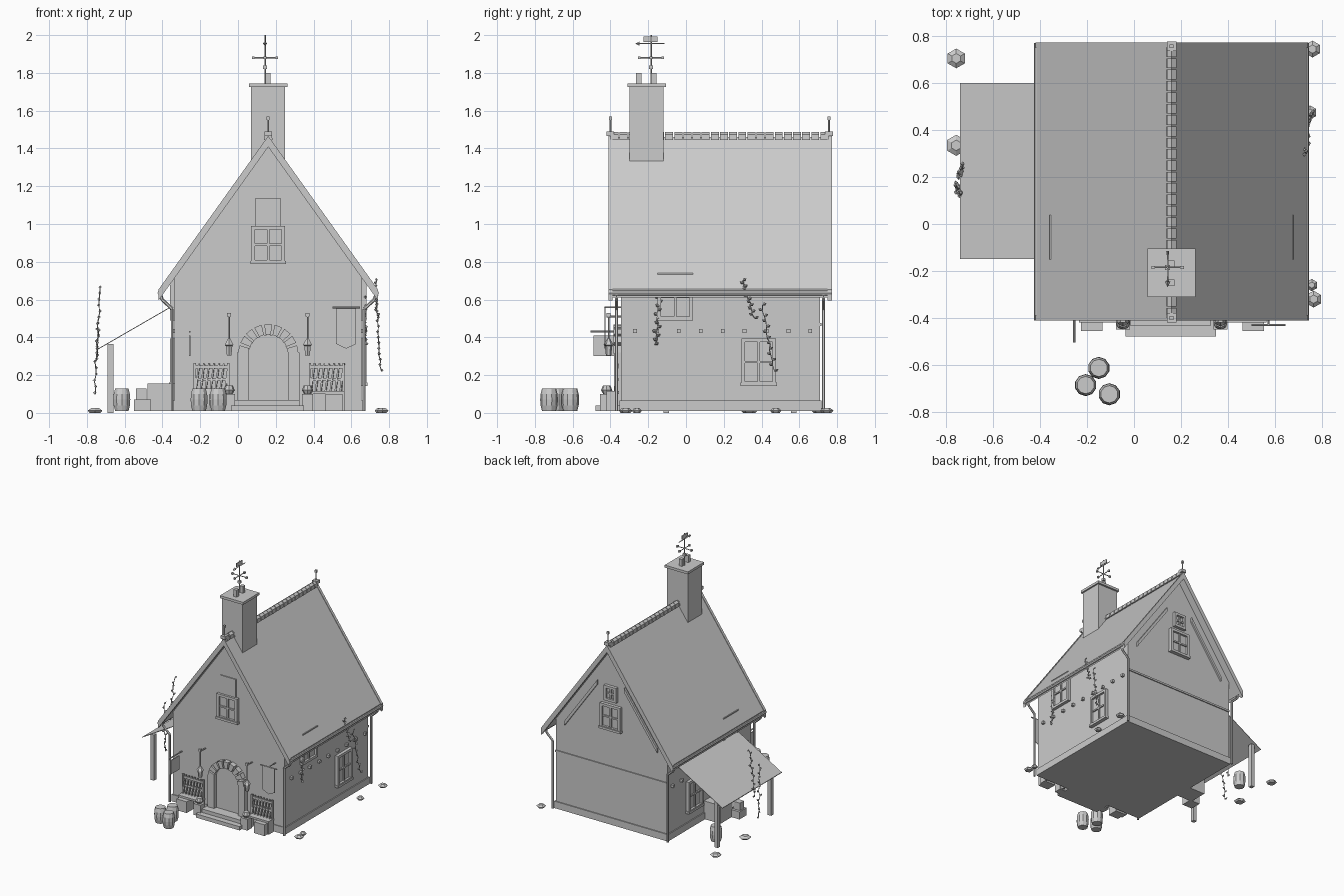
import bpy, bmesh, math, random
from mathutils import Matrix, Vector

random.seed(4)
old = bpy.data.objects.get("Cube")
if old:
    bpy.data.objects.remove(old, do_unlink=True)

stone = bpy.data.materials.new("plain_grey")
stone.use_nodes = True
GREY = (0.6, 0.6, 0.6, 1)
stone.diffuse_color = GREY
stone.node_tree.nodes["Principled BSDF"].inputs["Base Color"].default_value = GREY

CX = 0.16            # house centre line
HALF = 0.495         # half the house width
FRONT, BACK = -0.345, 0.71
SLOPE, RIDGE = 1.4, 1.46


class Part:
    """Collects primitives into one mesh object."""

    def __init__(self, name):
        self.name, self.bm = name, bmesh.new()

    def box(self, x0, x1, y0, y1, z0, z1):
        m = Matrix.Translation(((x0 + x1) / 2, (y0 + y1) / 2, (z0 + z1) / 2))
        size = Matrix.Diagonal((abs(x1 - x0), abs(y1 - y0), abs(z1 - z0), 1))
        bmesh.ops.create_cube(self.bm, size=1, matrix=m @ size)
        return self

    def prism(self, profile, y0, y1):
        """Extrude an xz outline along y."""
        face = self.bm.faces.new([self.bm.verts.new((x, y0, z)) for x, z in profile])
        ext = bmesh.ops.extrude_face_region(self.bm, geom=[face])["geom"]
        verts = [v for v in ext if isinstance(v, bmesh.types.BMVert)]
        bmesh.ops.translate(self.bm, verts=verts, vec=(0, y1 - y0, 0))
        return self

    def rod(self, a, b, r, r2=None, sides=8):
        a, b = Vector(a), Vector(b)
        turn = (b - a).to_track_quat('Z', 'Y').to_matrix().to_4x4()
        bmesh.ops.create_cone(self.bm, cap_ends=True, segments=sides, radius1=r,
                              radius2=r if r2 is None else r2, depth=(b - a).length,
                              matrix=Matrix.Translation((a + b) / 2) @ turn)
        return self

    def pipe(self, points, r, sides=6):
        for a, b in zip(points, points[1:]):
            self.rod(a, b, r, sides=sides)
        return self

    def lathe(self, x, y, rings, sides=10):
        for (r0, z0), (r1, z1) in zip(rings, rings[1:]):
            self.rod((x, y, z0), (x, y, z1), r0, r1, sides)
        return self

    def done(self, matrix=None):
        if matrix:
            self.bm.transform(matrix)
        bmesh.ops.recalc_face_normals(self.bm, faces=self.bm.faces)
        mesh = bpy.data.meshes.new(self.name)
        self.bm.to_mesh(mesh)
        self.bm.free()
        mesh.materials.append(stone)
        obj = bpy.data.objects.new(self.name, mesh)
        bpy.context.collection.objects.link(obj)
        return obj


def roof_z(x, drop=0):
    return RIDGE - drop - SLOPE * abs(x - CX)


def chevron(half, top, bottom):
    xs = (CX - half, CX, CX + half)
    return [(x, roof_z(x, top)) for x in xs] + [(x, roof_z(x, bottom)) for x in reversed(xs)]


# House body, plinth and rear band
L, R = CX - HALF, CX + HALF
Part("house_walls").prism([(L, 0.01), (R, 0.01), (R, roof_z(R, 0.03)), (CX, roof_z(CX, 0.03)),
                           (L, roof_z(L, 0.03))], FRONT, BACK).done()
Part("plinth").box(L - 0.008, R + 0.008, FRONT - 0.006, BACK + 0.008, 0.01, 0.065).done()
Part("rear_band").box(L, R, BACK, BACK + 0.008, 0.46, 0.475).done()

# Roof, barge boards, eaves and gutters
Part("roof").prism(chevron(0.575, 0, 0.045), -0.40, 0.76).done()
boards = Part("barge_boards")
for y in (-0.41, 0.75):
    boards.prism(chevron(0.58, -0.006, 0.052), y, y + 0.022)
boards.done()
gutters = Part("gutters")
for s in (-1, 1):
    x = CX + s * 0.572
    gutters.rod((x, -0.41, 0.635), (x, 0.77, 0.635), 0.014)
    for y in (-0.368, 0.728):
        wall = CX + s * 0.508
        gutters.pipe([(x, y, 0.63), (x - s * 0.01, y, 0.60), (wall, y, 0.55), (wall, y, 0.01)], 0.009)
gutters.done()

# Ridge tiles and finials
ridge = Part("ridge_tiles")
N = 24
for i in range(N):
    y = -0.40 + i * 1.16 / N
    ridge.prism([(CX - 0.022, 1.445), (CX + 0.022, 1.445), (CX + 0.02, 1.475),
                 (CX, 1.488), (CX - 0.02, 1.475)], y, y + 0.042)
ridge.done()
finials = Part("ridge_finials")
for y in (-0.40, 0.757):
    finials.box(CX - 0.02, CX + 0.02, y - 0.02, y + 0.02, 1.465, 1.49)
    finials.rod((CX, y, 1.48), (CX, y, 1.56), 0.005)
    finials.box(CX - 0.008, CX + 0.008, y - 0.008, y + 0.008, 1.55, 1.57)
finials.done()

# Chimney with cap and pots
chimney = Part("chimney").box(0.068, 0.25, -0.30, -0.12, 1.25, 1.73)
chimney.box(0.057, 0.262, -0.31, -0.105, 1.725, 1.745)
for y in (-0.25, -0.17):
    chimney.box(0.145, 0.173, y - 0.014, y + 0.014, 1.745, 1.8)
chimney.done()

# Weather vane
vx, vy = 0.143, -0.185
vane = Part("weather_vane").rod((vx, vy, 1.74), (vx, vy, 2.0), 0.004)
vane.box(vx - 0.01, vx + 0.01, vy - 0.01, vy + 0.01, 1.82, 1.84)
for dx, dy in ((1, 0), (-1, 0), (0, 1), (0, -1)):
    ex, ey = vx + dx * 0.062, vy + dy * 0.062
    vane.rod((vx, vy, 1.88), (ex, ey, 1.88), 0.003)
    vane.box(ex - 0.007, ex + 0.007, ey - 0.007, ey + 0.007, 1.873, 1.887)
vane.rod((vx, vy - 0.07, 1.955), (vx, vy + 0.07, 1.955), 0.003)
vane.rod((vx, vy - 0.06, 1.955), (vx, vy - 0.085, 1.955), 0.012, 0, 4)
vane.box(vx - 0.003, vx + 0.003, vy - 0.04, vy + 0.035, 1.963, 1.992).done()


# Windows: built facing -y at the origin, then turned onto a wall
def window(name, w, h, at, turn=0, sill=True, bars=True):
    p = Part(name)
    f = 0.02
    p.box(-w, w, -0.008, 0.01, -h, h)
    for s in (-1, 1):
        p.box(s * w, s * (w - f), -0.025, 0.005, -h, h)
        p.box(-w, w, -0.025, 0.005, s * h, s * (h - f))
    if bars:
        p.box(-0.006, 0.006, -0.018, 0, -h, h)
        p.box(-w, w, -0.018, 0, -0.006, 0.006)
    if sill:
        p.box(-w - 0.005, w + 0.005, -0.03, 0, -h - 0.003, -h + 0.015)
    p.done(Matrix.Translation(at) @ Matrix.Rotation(math.radians(turn), 4, 'Z'))


window("front_window", 0.09, 0.1, (CX, FRONT, 0.89))
Part("front_loft_panel").box(0.09, 0.227, FRONT - 0.008, FRONT, 0.99, 1.135).done()
window("rear_window", 0.09, 0.1, (CX, BACK, 0.87), 180)
window("rear_loft_window", 0.055, 0.06, (CX, BACK, 1.06), 180, False)
for side, x, turn in (("left", R, 90), ("right", L, -90)):
    window(side + "_lower_window", 0.092, 0.125, (x, 0.385, 0.27), turn)
    window(side + "_upper_window", 0.095, 0.125, (x, -0.057, 0.615), turn, False)

# Rear braces parallel to the roof, wall pegs
braces = Part("rear_braces")
for s in (-1, 1):
    xs = (CX + s * 0.12, CX + s * 0.41)
    braces.prism([(x, roof_z(x, 0.155)) for x in xs] +
                 [(x, roof_z(x, 0.19)) for x in reversed(xs)], BACK, BACK + 0.015)
braces.done()
pegs = Part("wall_pegs")
for i in range(9):
    y = -0.27 + i * 0.116
    for s in (-1, 1):
        x = CX + s * (HALF + 0.008)
        pegs.box(x - 0.012, x + 0.012, y - 0.01, y + 0.01, 0.423, 0.443)
pegs.done()

# Door, jambs, arch stones and steps
arch = [(CX + 0.105 * math.cos(t * math.pi / 12), 0.31 + 0.105 * math.sin(t * math.pi / 12))
        for t in range(13)]
Part("door").prism([(CX + 0.105, 0.06)] + arch + [(CX - 0.105, 0.06)], FRONT - 0.008, FRONT).done()
surround = Part("door_surround")
for s in (-1, 1):
    surround.box(CX + s * 0.105, CX + s * 0.165, FRONT - 0.035, FRONT, 0.05, 0.32)
for i in range(9):
    a = math.pi * (i + 0.5) / 9
    wedge = [(r, a + d) for r, d in ((0.105, -0.13), (0.16, -0.13), (0.16, 0.13), (0.105, 0.13))]
    surround.prism([(CX + r * math.cos(t), 0.31 + r * math.sin(t)) for r, t in wedge],
                   FRONT - 0.04, FRONT)
surround.done()
Part("door_steps").box(-0.037, 0.35, -0.48, FRONT, 0.01, 0.04).box(
    -0.015, 0.325, -0.435, FRONT, 0.04, 0.068).done()

# Benches with slatted backs, crates and lanterns either side of the door
for side, x, crate in (("right", -0.14, -0.18), ("left", 0.47, 0.508)):
    bench = Part(side + "_bench")
    bench.box(x - 0.095, x + 0.095, -0.42, -0.355, 0.1, 0.115)
    for z in (0.17, 0.235):
        bench.box(x - 0.095, x + 0.095, -0.37, -0.358, z, z + 0.016)
    for i in range(7):
        sx = x - 0.085 + i * 0.026
        bench.rod((sx, -0.375, 0.11), (sx + 0.02, -0.362, 0.262), 0.006, sides=4)
    for s in (-1, 1):
        bench.box(x + s * 0.095, x + s * 0.08, -0.42, -0.36, 0.01, 0.11)
        bench.box(x + s * 0.095, x + s * 0.083, -0.375, -0.36, 0.1, 0.265)
    bench.done()
    Part(side + "_crate").box(crate - 0.045, crate + 0.045, -0.456, -0.37, 0.01, 0.1).done()
for side, x in (("right", -0.047), ("left", 0.368)):
    lamp = Part(side + "_lantern")
    lamp.rod((x, -0.41, 0.36), (x, -0.41, 0.52), 0.004)
    lamp.rod((x, FRONT, 0.51), (x, -0.42, 0.51), 0.005)
    lamp.box(x - 0.01, x + 0.01, -0.42, -0.40, 0.51, 0.53)
    lamp.lathe(x, -0.41, [(0.014, 0.305), (0.02, 0.355), (0.027, 0.36), (0.006, 0.395)], 6).done()
    Part(side + "_pot").lathe(x, -0.42, [(0.018, 0.1), (0.03, 0.12), (0.02, 0.145)], 8).box(
        x - 0.03, x + 0.03, -0.45, -0.39, 0.01, 0.1).done()

# Hanging sign and banner
Part("hanging_sign").rod((-0.255, FRONT, 0.43), (-0.255, -0.505, 0.43), 0.005).box(
    -0.259, -0.251, -0.49, -0.38, 0.3, 0.41).done()
Part("banner").prism([(0.52, 0.555), (0.52, 0.365), (0.573, 0.34), (0.625, 0.365), (0.625, 0.555)],
                     -0.431, -0.427).rod((0.5, -0.43, 0.558), (0.645, -0.43, 0.558), 0.005).rod(
    (0.573, FRONT, 0.558), (0.573, -0.43, 0.558), 0.004).done()

# Barrels
for i, (x, y) in enumerate(((-0.206, -0.686), (-0.15, -0.613), (-0.105, -0.725), (-0.615, 0.5))):
    Part(f"barrel_{i + 1}").lathe(x, y, [(0.037, 0.01), (0.045, 0.04), (0.047, 0.07),
                                         (0.045, 0.1), (0.037, 0.13)]).done()

# Lean-to with posts, and crates beneath it
Part("lean_to_roof").prism([(L, 0.57), (-0.742, 0.335), (-0.742, 0.34), (L, 0.575)], -0.15, 0.6).done()
posts = Part("lean_to_posts")
for y in (-0.12, 0.555):
    posts.box(-0.69, -0.66, y, y + 0.03, 0, 0.365)
posts.done()
Part("side_crates").box(-0.48, L, 0.1, 0.25, 0.01, 0.155).box(-0.55, -0.46, 0.02, 0.11, 0.01, 0.07).box(
    -0.54, -0.485, 0.04, 0.09, 0.07, 0.13).done()

# Six-sided ground stones
stones = Part("ground_stones")
for x, y, r in ((-0.757, 0.705, 0.042), (-0.757, 0.335, 0.045), (0.76, 0.745, 0.036),
                (0.75, 0.475, 0.03), (0.757, -0.26, 0.026), (0.765, -0.32, 0.036)):
    stones.lathe(x, y, [(r * 0.7, 0), (r, 0.012), (r * 0.5, 0.026)], 6)
stones.done()


# Climbing vines with small leaves
def vine(name, a, b):
    a, b, p, n = Vector(a), Vector(b), Part(name), 12
    pts = [a.lerp(b, i / n) + Vector((random.uniform(-1, 1), random.uniform(-1, 1), 0)) * 0.006
           for i in range(n + 1)]
    p.pipe(pts, 0.003, 4)
    for i, q in enumerate(pts):
        out = Vector((random.uniform(-0.3, 0.3), (-1) ** i, 0.6)).normalized()
        p.rod(q, q + out * 0.012, 0.002, 0.009, 4).rod(q + out * 0.012, q + out * 0.024, 0.009, 0, 4)
    p.done()


vine("left_vine_front", (0.675, -0.14, 0.63), (0.675, -0.16, 0.36))
vine("left_vine_top", (0.73, 0.3, 0.7), (0.74, 0.36, 0.5))
vine("left_vine_rear", (0.735, 0.4, 0.57), (0.755, 0.47, 0.22))
vine("right_vine_upper", (-0.73, 0.24, 0.66), (-0.75, 0.2, 0.28))
vine("right_vine_lower", (-0.74, 0.12, 0.5), (-0.76, 0.17, 0.1))
